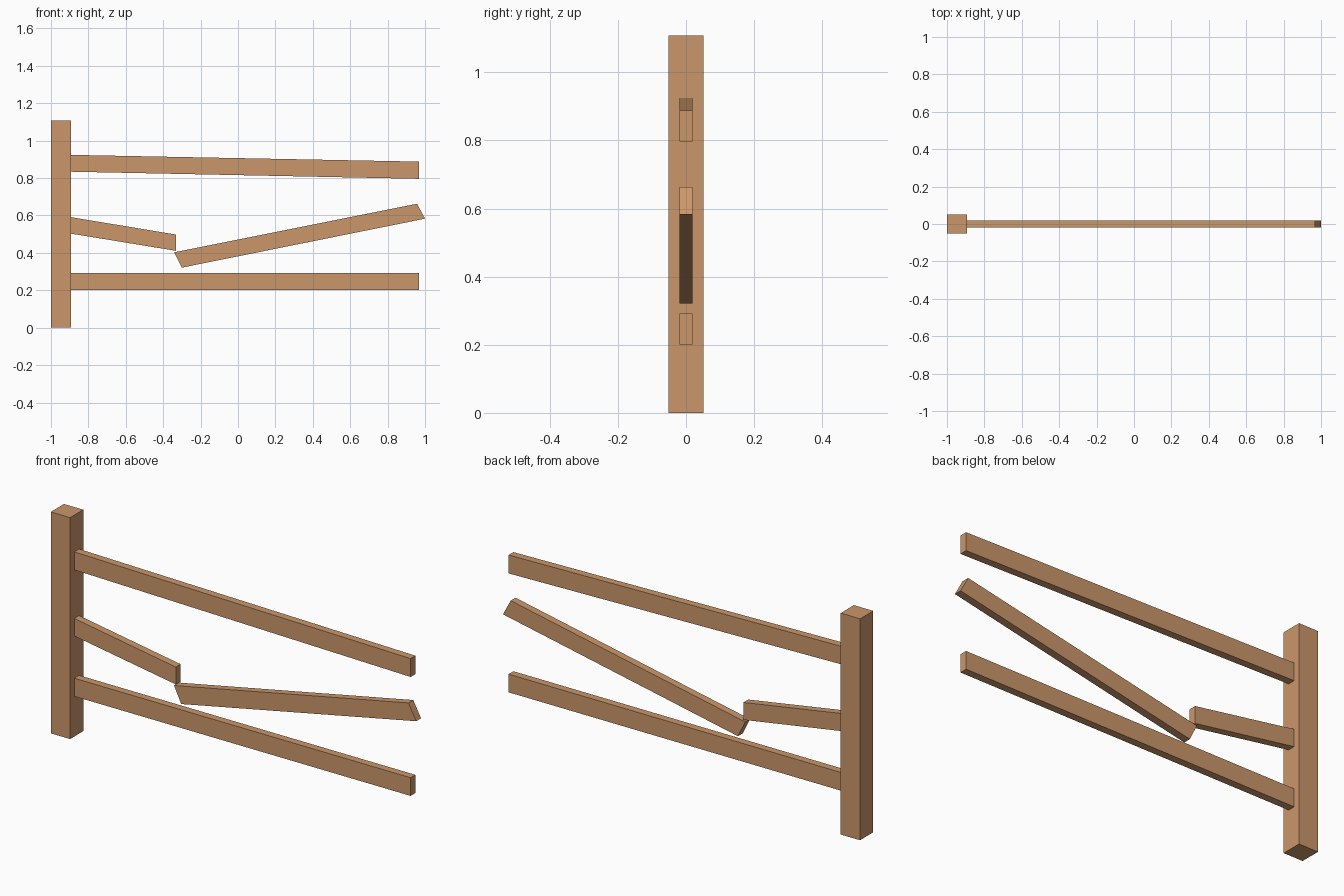
import bpy

if "Cube" in bpy.data.objects:
    bpy.data.objects.remove(bpy.data.objects["Cube"])

wood = bpy.data.materials.new("brown_wood")
wood.diffuse_color = (0.6, 0.31, 0.146, 1)
wood.use_nodes = True
wood.node_tree.nodes["Principled BSDF"].inputs["Base Color"].default_value = wood.diffuse_color


def plank(name, outline, half_depth):
    """Extrude a four-corner x-z outline symmetrically along y."""
    n = len(outline)
    verts = [(x, y, z) for y in (-half_depth, half_depth) for x, z in outline]
    faces = [tuple(range(n)), tuple(reversed(range(n, 2 * n)))]
    faces += [(i, i + n, (i + 1) % n + n, (i + 1) % n) for i in range(n)]
    mesh = bpy.data.meshes.new(name)
    mesh.from_pydata(verts, [], faces)
    mesh.materials.append(wood)
    obj = bpy.data.objects.new(name, mesh)
    bpy.context.collection.objects.link(obj)
    return obj


# Outlines run counter-clockwise seen from the front
X0, X1 = -0.893, 0.969
plank("post", [(-1, 0), (X0, 0), (X0, 1.108), (-1, 1.108)], 0.052)
rails = {
    "top_rail": [(X0, 0.834), (X1, 0.796), (X1, 0.888), (X0, 0.924)],
    "bottom_rail": [(X0, 0.201), (X1, 0.201), (X1, 0.292), (X0, 0.292)],
    # Middle rail snapped in two
    "broken_rail_stub": [(X0, 0.503), (-0.331, 0.411), (-0.331, 0.498), (X0, 0.591)],
    "broken_rail_fallen": [(-0.301, 0.321), (1.0, 0.583), (0.957, 0.663), (-0.341, 0.403)],
}
for name, outline in rails.items():
    plank(name, outline, 0.019)
